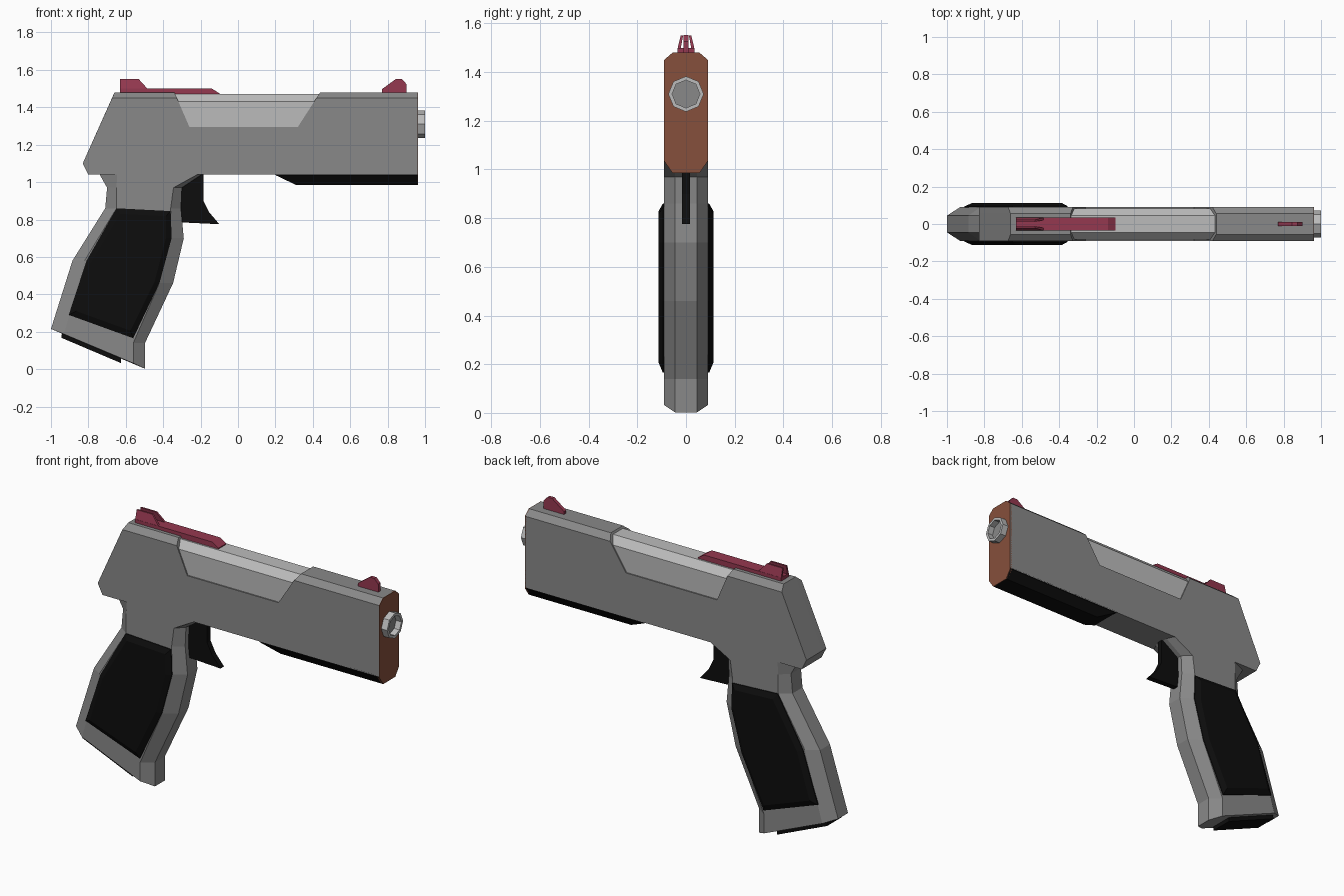
import bpy, bmesh, math


def material(name, r, g, b):
    m = bpy.data.materials.new(name)
    m.diffuse_color = (r, g, b, 1)
    return m


STEEL = material("dark_steel", 0.25, 0.25, 0.25)
LIGHT = material("light_steel", 0.5, 0.5, 0.5)
BLACK = material("black", 0.004, 0.004, 0.004)
RED = material("red", 0.3, 0.04, 0.08)
BROWN = material("brown", 0.24, 0.08, 0.045)


def loft(name, rings, mat, closed=False):
    """Bridge equal-length rings; cap the ends, or join last to first."""
    bm = bmesh.new()
    vs = [[bm.verts.new(p) for p in ring] for ring in rings]
    n = len(vs[0])
    pairs = list(zip(vs, vs[1:])) + ([(vs[-1], vs[0])] if closed else [])
    for a, b in pairs:
        for i in range(n):
            j = (i + 1) % n
            bm.faces.new((a[i], a[j], b[j], b[i]))
    if not closed:
        bm.faces.new(vs[0])
        bm.faces.new(vs[-1])
    bmesh.ops.recalc_face_normals(bm, faces=bm.faces)
    me = bpy.data.meshes.new(name)
    bm.to_mesh(me)
    bm.free()
    me.materials.append(mat)
    ob = bpy.data.objects.new(name, me)
    bpy.context.collection.objects.link(ob)
    return ob


def ring(y, pts):
    return [(x, y, z) for x, z in pts]


def chamfered(name, y_out, outer, y_in, inner, mat):
    """Symmetric side profile: narrow core profile, wider profile outside."""
    return loft(name, [ring(-y_out, outer), ring(-y_in, inner),
                       ring(y_in, inner), ring(y_out, outer)], mat)


def slab(name, y0, y1, pts, mat):
    return loft(name, [ring(y0, pts), ring(y1, pts)], mat)


# Main body with chamfered top and a notch for the slide cover
low = [(0.96, 1.04), (-0.80, 1.04), (-0.83, 1.10)]
notch = [(-0.26, 1.295), (0.32, 1.295)]
chamfered("body",
          0.09, low + [(-0.673, 1.45), (-0.327, 1.45)] + notch + [(0.42, 1.45), (0.96, 1.45)],
          0.055, low + [(-0.66, 1.48), (-0.34, 1.48)] + notch + [(0.44, 1.48), (0.96, 1.48)],
          STEEL)

# Light cover set into the notch
chamfered("slide_cover",
          0.083, [(-0.265, 1.285), (0.325, 1.285), (0.407, 1.43), (-0.318, 1.43)],
          0.045, [(-0.265, 1.285), (0.325, 1.285), (0.433, 1.47), (-0.336, 1.47)], LIGHT)

# Black rail under the barrel
chamfered("under_rail",
          0.09, [(0.19, 1.045), (0.205, 1.035), (0.96, 1.035), (0.96, 1.045)],
          0.055, [(0.19, 1.045), (0.31, 0.985), (0.96, 0.985), (0.96, 1.045)], BLACK)

# Brown front plate
half = [(0.055, 0.985), (0.09, 1.035), (0.09, 1.45), (0.055, 1.48)]
plate = half + [(-y, z) for y, z in reversed(half)]
loft("front_plate", [[(x, y, z) for y, z in plate] for x in (0.95, 0.963)], BROWN)


# Eight-sided hollow muzzle and its recessed floor
def octagon(x, r):
    return [(x, r * math.cos(i * math.pi / 4), 1.31 + r * math.sin(i * math.pi / 4))
            for i in range(8)]


loft("muzzle", [octagon(0.94, 0.073), octagon(1.0, 0.073),
                octagon(1.0, 0.057), octagon(0.94, 0.057)], LIGHT, closed=True)
loft("muzzle_floor", [octagon(0.94, 0.058), octagon(0.966, 0.058)], STEEL)

# Grip with chamfered front and back edges
chamfered("grip",
          0.09, [(-0.645, 1.05), (-0.65, 0.97), (-0.65, 0.86), (-0.82, 0.58), (-0.93, 0.187),
                 (-0.56, 0.032), (-0.56, 0.14), (-0.42, 0.46), (-0.355, 0.70),
                 (-0.36, 0.86), (-0.345, 0.97), (-0.20, 1.05)],
          0.045, [(-0.745, 1.05), (-0.70, 0.97), (-0.71, 0.86), (-0.885, 0.58), (-1.0, 0.215),
                  (-0.497, 0.002), (-0.497, 0.14), (-0.347, 0.46), (-0.29, 0.70),
                  (-0.305, 0.86), (-0.30, 0.97), (-0.18, 1.05)], STEEL)

# Bevelled black grip panels on both sides
base = [(-0.65, 0.86), (-0.36, 0.845), (-0.355, 0.70), (-0.42, 0.46),
        (-0.56, 0.165), (-0.905, 0.29), (-0.81, 0.58)]
top = [(-0.63, 0.83), (-0.385, 0.818), (-0.385, 0.70), (-0.445, 0.47),
       (-0.575, 0.205), (-0.865, 0.31), (-0.785, 0.57)]
for side, s in (("left", 1), ("right", -1)):
    loft(side + "_grip_panel",
         [ring(0.08 * s, base), ring(0.095 * s, base), ring(0.112 * s, top)], BLACK)

# Magazine base under the grip
slab("magazine_base", -0.065, 0.065,
     [(-0.94, 0.20), (-0.945, 0.168), (-0.625, 0.032), (-0.625, 0.07)], BLACK)

# Trigger
slab("trigger", -0.016, 0.016,
     [(-0.31, 1.0), (-0.185, 1.05), (-0.185, 0.90), (-0.155, 0.84),
      (-0.10, 0.775), (-0.31, 0.785)], BLACK)

# Rear sight: long base plate and two blades leaning inward
slab("rear_sight_base", -0.035, 0.035,
     [(-0.63, 1.465), (-0.10, 1.465), (-0.10, 1.475), (-0.14, 1.50), (-0.63, 1.50)], RED)
for side, s in (("left", 1), ("right", -1)):
    loft(side + "_rear_sight_blade",
         [[(-0.63, y0 * s, 1.495), (-0.48, y0 * s, 1.495),
           (-0.53, y1 * s, 1.55), (-0.63, y1 * s, 1.55)]
          for y0, y1 in ((0.035, 0.022), (0.022, 0.012))], RED)

# Front sight
slab("front_sight", -0.01, 0.01,
     [(0.77, 1.475), (0.90, 1.475), (0.90, 1.525), (0.875, 1.552),
      (0.845, 1.552), (0.77, 1.497)], RED)
